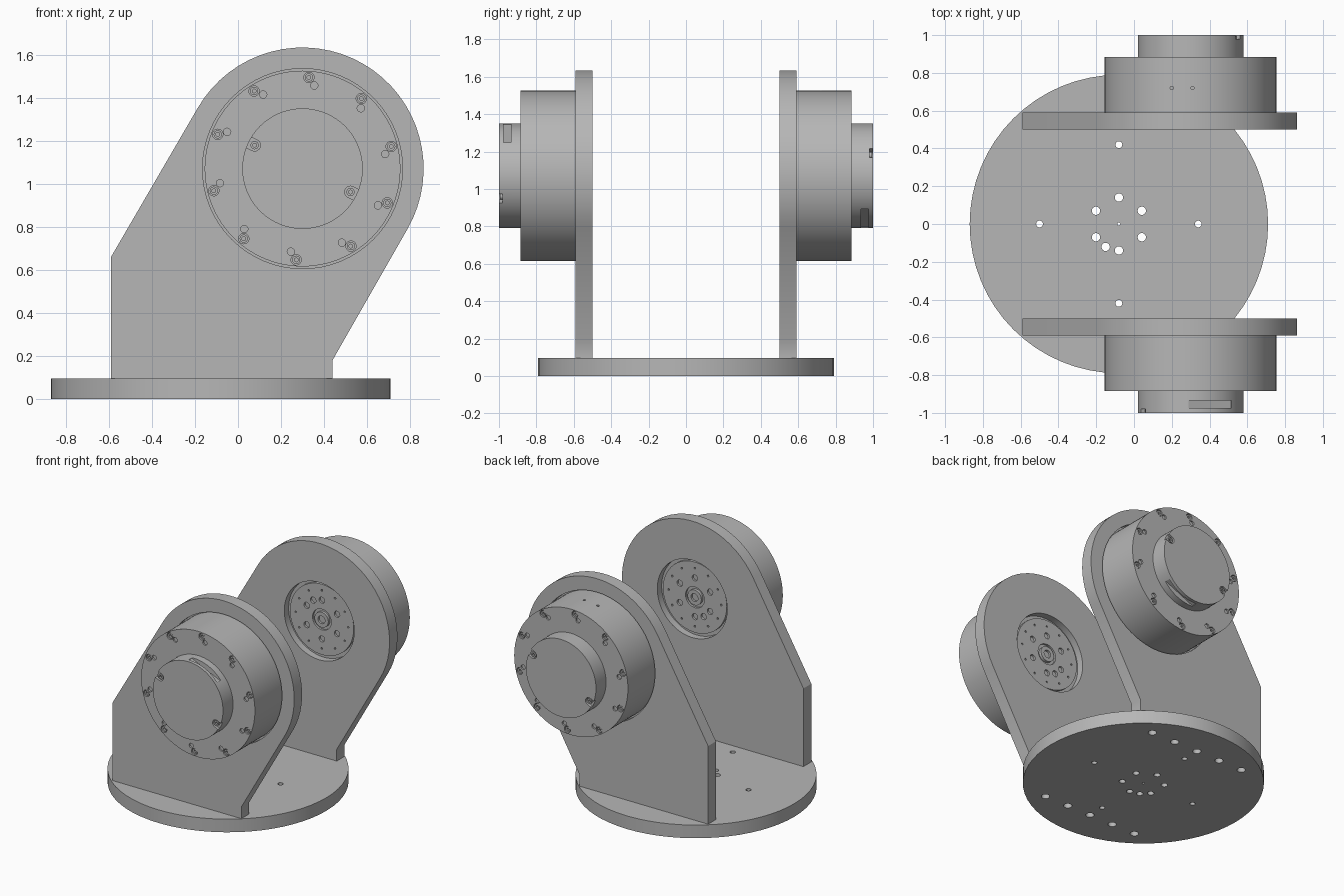
import bpy, bmesh, math
from math import cos, sin, pi, radians
from mathutils import Vector, Matrix

cube = bpy.data.objects.get("Cube")
if cube:
    bpy.data.objects.remove(cube)

grey = bpy.data.materials.new("light grey metal")
grey.use_nodes = True
COLOUR = (0.47, 0.47, 0.47, 1)
grey.diffuse_color = COLOUR
grey.node_tree.nodes["Principled BSDF"].inputs["Base Color"].default_value = COLOUR

UP, FRONT = Vector((0, 0, 1)), Vector((0, -1, 0))
AXIS = Vector((0.30, 0, 1.07))      # centre line of the pivot
BASE_X = -0.08


def rod(bm, start, direction, radius, length, sides=24):
    """Add a closed cylinder from start along direction."""
    rot = direction.to_track_quat('Z', 'Y').to_matrix().to_4x4()
    mid = Vector(start) + direction * length / 2
    bmesh.ops.create_cone(bm, cap_ends=True, segments=sides, radius1=radius,
                          radius2=radius, depth=length,
                          matrix=Matrix.Translation(mid) @ rot)


def box(bm, centre, size, angle=0):
    """Add a box turned about the pivot axis."""
    bmesh.ops.create_cube(bm, size=1, matrix=Matrix.Translation(centre)
                          @ Matrix.Rotation(-angle, 4, 'Y')
                          @ Matrix.Diagonal((*size, 1)))


def make(name, bm, location=(0, 0, 0)):
    bmesh.ops.recalc_face_normals(bm, faces=bm.faces)
    mesh = bpy.data.meshes.new(name)
    bm.to_mesh(mesh)
    bm.free()
    mesh.materials.append(grey)
    obj = bpy.data.objects.new(name, mesh)
    bpy.context.collection.objects.link(obj)
    obj.location = location
    return obj


def finish(obj, cuts=()):
    """Cut away each helper mesh, then smooth the round walls."""
    bpy.ops.object.select_all(action='DESELECT')
    bpy.context.view_layer.objects.active = obj
    obj.select_set(True)
    for bm in cuts:
        cutter = make("cutter", bm, obj.location)
        cutter.hide_render = True
        bpy.context.view_layer.update()
        mod = obj.modifiers.new("cut", 'BOOLEAN')
        mod.operation, mod.solver, mod.object = 'DIFFERENCE', 'EXACT', cutter
        bpy.ops.object.modifier_apply(modifier=mod.name)
        bpy.data.objects.remove(cutter)
    bpy.ops.object.shade_smooth_by_angle(angle=radians(30))
    return obj


def polar(radius, degrees, y):
    a = radians(degrees)
    return Vector((radius * cos(a), y, radius * sin(a)))


# Round base with its drilled hole pattern
RING = (90, 30, -30, -90, -120, -150, 150)
bm = bmesh.new()
rod(bm, (BASE_X, 0, 0), UP, 0.79, 0.095, 64)
holes = bmesh.new()
rod(holes, (BASE_X, 0, -0.1), UP, 0.008, 0.3, 12)
for a in RING:
    p = polar(0.14, a, 0)
    rod(holes, (BASE_X + p.x, p.z, -0.1), UP, 0.022, 0.3)
for a in range(0, 360, 90):
    p = polar(0.42, a, 0)
    rod(holes, (BASE_X + p.x, p.z, -0.1), UP, 0.018, 0.3)
for side in (-1, 1):
    for i in range(-2, 3):
        rod(holes, (BASE_X + i * 0.19, side * 0.545, -0.1), UP, 0.028, 0.15)
finish(make("round_base", bm), [holes])

# Leaning side plates with a rounded head
outline = [(-0.59, 0.09), (0.44, 0.09), (0.44, 0.18)]
for i in range(33):
    p = AXIS + polar(0.563, -30 + 180 * i / 32, 0)
    outline.append((p.x, p.z))
outline.append((-0.59, 0.66))
for name, side in (("front_plate", -1), ("back_plate", 1)):
    out = Vector((0, side, 0))
    bm = bmesh.new()
    face = bm.faces.new([bm.verts.new((x, side * 0.5, z)) for x, z in outline])
    ext = bmesh.ops.extrude_face_region(bm, geom=[face])
    bmesh.ops.translate(bm, vec=out * 0.09,
                        verts=[v for v in ext["geom"] if isinstance(v, bmesh.types.BMVert)])
    bore, seat = bmesh.new(), bmesh.new()
    rod(bore, AXIS + out * 0.4, out, 0.28, 0.3, 64)
    rod(seat, AXIS + out * 0.56, out, 0.465, 0.2, 64)
    finish(make(name, bm), [bore, seat])


def drive_parts():
    """Build one drive unit around the pivot, facing the front."""
    parts = []
    bolts = bmesh.new()
    sockets = bmesh.new()

    def bolt(place, radius):
        rod(bolts, place, FRONT, radius, 0.03, 20)
        rod(sockets, place + FRONT * 0.015, FRONT, radius * 0.5, 0.05, 6)

    # Main housing with rim bolts and dowel holes
    bm, holes = bmesh.new(), bmesh.new()
    rod(bm, FRONT * 0.55, FRONT, 0.455, 0.335, 96)
    for i in range(10):
        a = 86 + 36 * i
        rod(holes, polar(0.425, a, -0.86), FRONT, 0.024, 0.1)
        rod(holes, polar(0.39, a - 4, -0.873), FRONT, 0.017, 0.1)
        bolt(polar(0.425, a, -0.85), 0.019)
    for x in (-0.1, 0.01):
        rod(holes, (x, -0.72, -0.5), UP, 0.009, 0.09, 12)
    parts.append(finish(make("drive_housing", bm, AXIS), [holes]))

    # End cap with a connector slot and two screw notches
    bm, holes = bmesh.new(), bmesh.new()
    rod(bm, FRONT * 0.875, FRONT, 0.28, 0.125, 96)
    box(holes, polar(0.30, 66, -0.955), (0.11, 0.04, 0.25), radians(66))
    notches, slots = bmesh.new(), bmesh.new()
    for a in (154, -26):
        rod(notches, polar(0.248, a, -0.98), FRONT, 0.027, 0.1)
        box(slots, polar(0.278, a, -1.03), (0.06, 0.1, 0.054), radians(a))
        bolt(polar(0.248, a, -0.965), 0.019)
    parts.append(finish(make("end_cap", bm, AXIS), [holes, notches, slots]))
    parts.append(finish(make("bolts", bolts, AXIS), [sockets]))

    # Output flange seen through the plate bore
    bm, holes, groove = bmesh.new(), bmesh.new(), bmesh.new()
    rod(bm, FRONT * 0.53, FRONT, 0.255, 0.03, 64)
    for a in RING:
        rod(holes, polar(0.14, a, -0.545), -FRONT, 0.022, 0.1)
    for a in range(0, 360, 30):
        rod(holes, polar(0.21, a, -0.54), -FRONT, 0.007, 0.1, 10)
    rod(groove, FRONT * 0.545, -FRONT, 0.075, 0.1, 40)
    parts.append(finish(make("output_flange", bm, AXIS), [holes, groove]))

    # Hollow centre hub
    bm, holes = bmesh.new(), bmesh.new()
    rod(bm, FRONT * 0.525, FRONT, 0.055, 0.03, 32)
    rod(holes, FRONT * 0.54, -FRONT, 0.028, 0.1)
    parts.append(finish(make("centre_hub", bm, AXIS), [holes]))
    return parts


# The back unit is the front one turned half round the x axis
for part in drive_parts():
    twin = part.copy()
    twin.name = "back_" + part.name
    part.name = "front_" + part.name
    twin.rotation_euler = (pi, 0, 0)
    bpy.context.collection.objects.link(twin)
